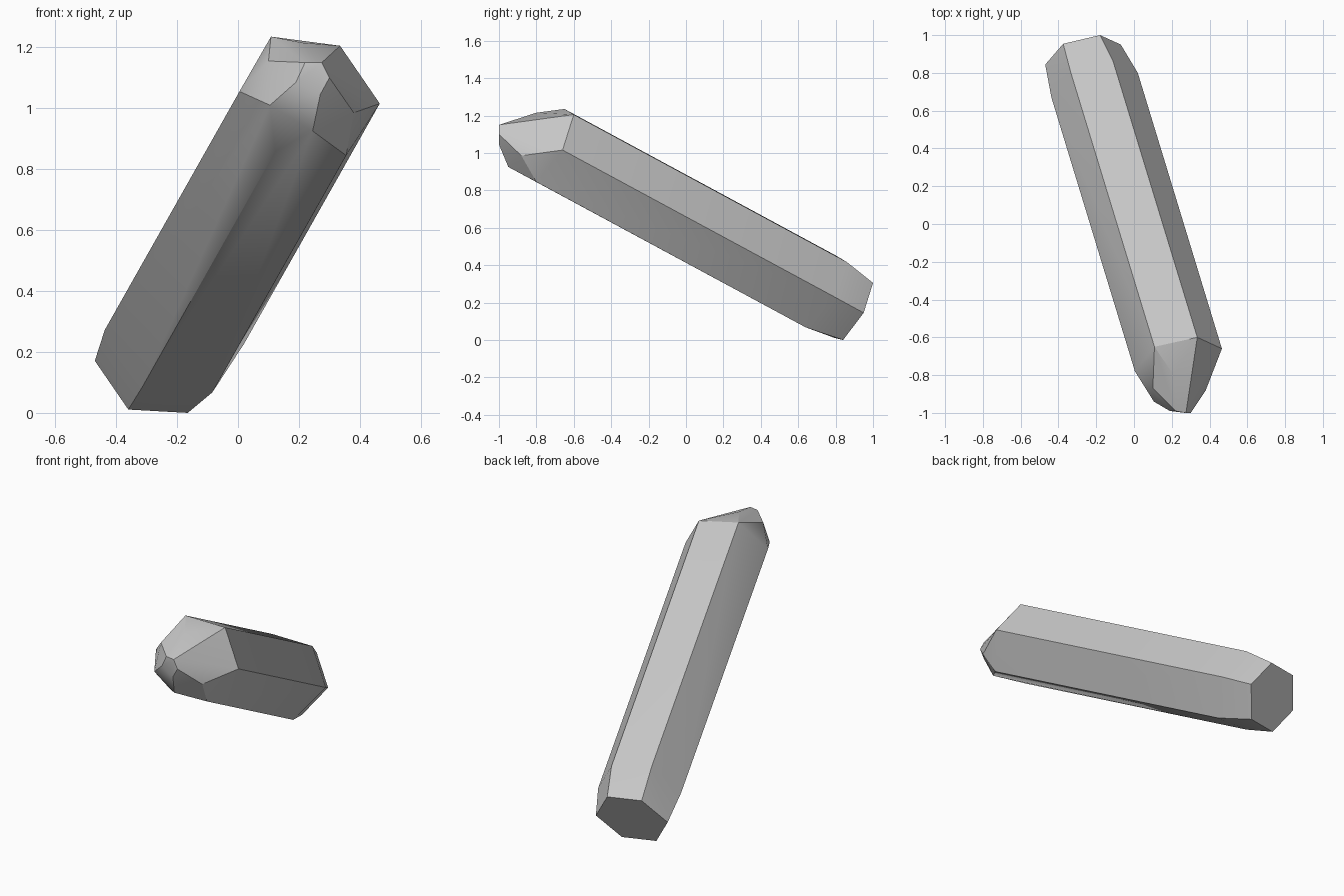
import bpy
import bmesh
import math
from mathutils import Vector

cube = bpy.data.objects.get("Cube")
if cube:
    bpy.data.objects.remove(cube, do_unlink=True)

# Crystal colour
stone = bpy.data.materials.new("grey_stone")
stone.use_nodes = True
grey = (0.57, 0.57, 0.57, 1)
stone.diffuse_color = grey
shader = stone.node_tree.nodes["Principled BSDF"]
shader.inputs["Base Color"].default_value = grey
shader.inputs["Roughness"].default_value = 0.8


def along_rail(x, z, y):
    """Point at depth y on a long edge crossing y = 0 at (x, z)."""
    return Vector((x - 0.305 * y, y, z - 0.54 * y))


# Six parallel long edges of the prism: x, z, front end, tail end
rails = [
    (0.152, 0.886, -0.60, 0.86),
    (0.264, 0.664, -0.66, 0.80),
    (0.111, 0.418, -0.80, 0.64),
    (-0.125, 0.425, -0.81, 0.62),
    (-0.233, 0.639, -0.78, 0.67),
    (-0.090, 0.889, -0.65, 0.80),
]
points = []
for x, z, front, tail in rails:
    points += [along_rail(x, z, front), along_rail(x, z, tail)]

# Tapered tail cap: three corners mirrored through its centre
cap_centre = Vector((-0.27, 0.897, 0.163))
for offset in ((0.09, 0.103, 0.147), (0.2, 0.053, -0.013), (0.105, -0.057, -0.158)):
    points += [cap_centre + Vector(offset), cap_centre - Vector(offset)]

# Chipped tip corners
tip = [
    (0.38, -0.88, 0.99), (0.245, -0.95, 0.93), (0.105, -0.94, 1.015),
    (0.10, -0.87, 1.16), (0.22, -0.99, 1.155), (0.275, -1.0, 1.155),
    (0.30, -1.0, 1.105), (0.27, -1.0, 1.05), (0.19, -0.99, 1.09),
    (0.21, -0.80, 1.22), (0.37, -0.75, 1.11),
]
points += [Vector(p) for p in tip]

# Wrap the corners in faceted sides
bm = bmesh.new()
for p in points:
    bm.verts.new(p)
bmesh.ops.convex_hull(bm, input=bm.verts[:])
loose = [v for v in bm.verts if not v.link_faces]
bmesh.ops.delete(bm, geom=loose, context="VERTS")
bmesh.ops.dissolve_limit(bm, angle_limit=math.radians(3),
                         verts=bm.verts[:], edges=bm.edges[:])
bmesh.ops.recalc_face_normals(bm, faces=bm.faces[:])
lowest = min(v.co.z for v in bm.verts)
bmesh.ops.translate(bm, vec=(0, 0, -lowest), verts=bm.verts[:])

mesh = bpy.data.meshes.new("crystal_shard")
bm.to_mesh(mesh)
bm.free()
mesh.materials.append(stone)
crystal = bpy.data.objects.new("crystal_shard", mesh)
bpy.context.collection.objects.link(crystal)

# Soft gradients inside facets, sharp main edges
bpy.ops.object.select_all(action="DESELECT")
crystal.select_set(True)
bpy.context.view_layer.objects.active = crystal
bpy.ops.object.shade_smooth_by_angle(angle=math.radians(30))
